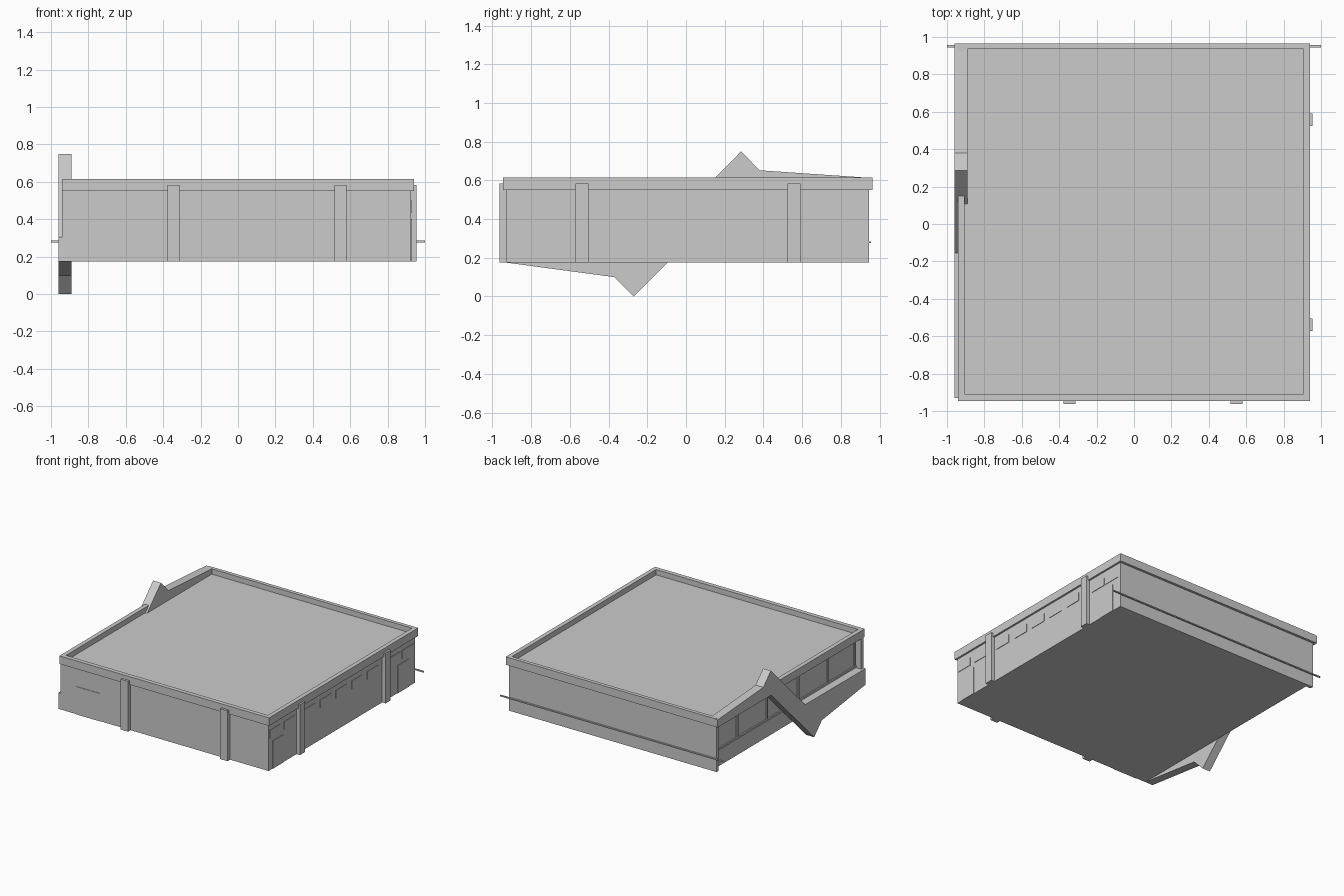
import bpy
import bmesh

cube = bpy.data.objects.get("Cube")
if cube:
    bpy.data.objects.remove(cube, do_unlink=True)

grey = bpy.data.materials.new("light_grey")
grey.use_nodes = True
colour = (0.6, 0.6, 0.6, 1)
grey.diffuse_color = colour
grey.node_tree.nodes["Principled BSDF"].inputs["Base Color"].default_value = colour

BASE, EAVE, TOP = 0.175, 0.55, 0.615
FRONT, BACK, RIGHT, LEFT = -0.93, 0.945, 0.925, -0.89


def finish(name, bm):
    bmesh.ops.recalc_face_normals(bm, faces=bm.faces)
    mesh = bpy.data.meshes.new(name)
    bm.to_mesh(mesh)
    bm.free()
    mesh.materials.append(grey)
    obj = bpy.data.objects.new(name, mesh)
    bpy.context.collection.objects.link(obj)
    return obj


def box(name, xs, ys, zs):
    bm = bmesh.new()
    bmesh.ops.create_cube(bm, size=1)
    for v in bm.verts:
        v.co = [r[0] if c < 0 else r[1] for c, r in zip(v.co, (xs, ys, zs))]
    return finish(name, bm)


def prism(name, points, x0, x1):
    """Extrude a side profile of (y, z) points across x."""
    bm = bmesh.new()
    face = bm.faces.new([bm.verts.new((x0, y, z)) for y, z in points])
    moved = bmesh.ops.extrude_face_region(bm, geom=[face])["geom"]
    for v in moved:
        if isinstance(v, bmesh.types.BMVert):
            v.co.x = x1
    return finish(name, bm)


# Main walls, with end walls reaching past the recessed left side
box("building_body", (LEFT, RIGHT), (FRONT, BACK), (BASE, EAVE))
box("front_left_post", (-0.94, LEFT), (FRONT, -0.9), (BASE, EAVE))
box("back_left_post", (-0.935, LEFT), (0.92, BACK), (BASE, EAVE))

# Roof slab and raised rim
box("roof", (-0.91, 0.91), (-0.92, 0.94), (EAVE, 0.572))
for name, ys in (("front_parapet", (-0.945, -0.91)), ("back_parapet", (0.935, 0.965))):
    box(name, (-0.94, 0.94), ys, (EAVE, TOP))
for name, xs in (("left_parapet", (-0.94, -0.905)), ("right_parapet", (0.905, 0.94))):
    box(name, xs, (-0.91, 0.935), (EAVE, TOP))

# Zigzag band on the left side
prism("zigzag_band", [
    (0.965, 0.612), (0.38, 0.652), (0.285, 0.75), (-0.155, 0.308), (FRONT, 0.305),
    (FRONT, BASE), (-0.37, 0.1), (-0.27, 0), (0.28, EAVE), (0.965, EAVE),
], -0.96, LEFT)

# Pilasters
for i, x in enumerate((-0.345, 0.548)):
    box(f"front_pilaster_{i}", (x - 0.033, x + 0.033), (-0.963, FRONT), (BASE, 0.583))
for i, y in enumerate((-0.538, 0.558)):
    box(f"right_pilaster_{i}", (RIGHT, 0.955), (y - 0.033, y + 0.033), (BASE, 0.583))

# High windows and doors on the right side
for i, y in enumerate((-0.85, -0.66, -0.41, -0.2, 0, 0.2, 0.4, 0.69, 0.85)):
    box(f"right_window_{i}", (RIGHT, RIGHT + 0.004), (y - 0.07, y + 0.07), (0.435, 0.5))
for i, y in enumerate((-0.81, 0.79)):
    box(f"right_door_{i}", (RIGHT, RIGHT + 0.004), (y - 0.07, y + 0.07), (BASE, 0.4))

# Front door
box("front_door", (-0.8, -0.58), (FRONT - 0.004, FRONT), (BASE, 0.4))

# Long recessed window wall on the left side
for i, y in enumerate((0.9, 0.62, 0.24, -0.16, -0.54, -0.88)):
    box(f"left_mullion_{i}", (LEFT - 0.008, LEFT), (y - 0.008, y + 0.008), (0.31, EAVE))
for name, z in (("left_window_sill", 0.318), ("left_window_head", 0.525)):
    box(name, (LEFT - 0.01, LEFT), (-0.9, 0.92), (z - 0.007, z + 0.007))

# Slim rail along the back
box("back_rail", (-1, 1), (BACK, 0.956), (0.276, 0.285))
